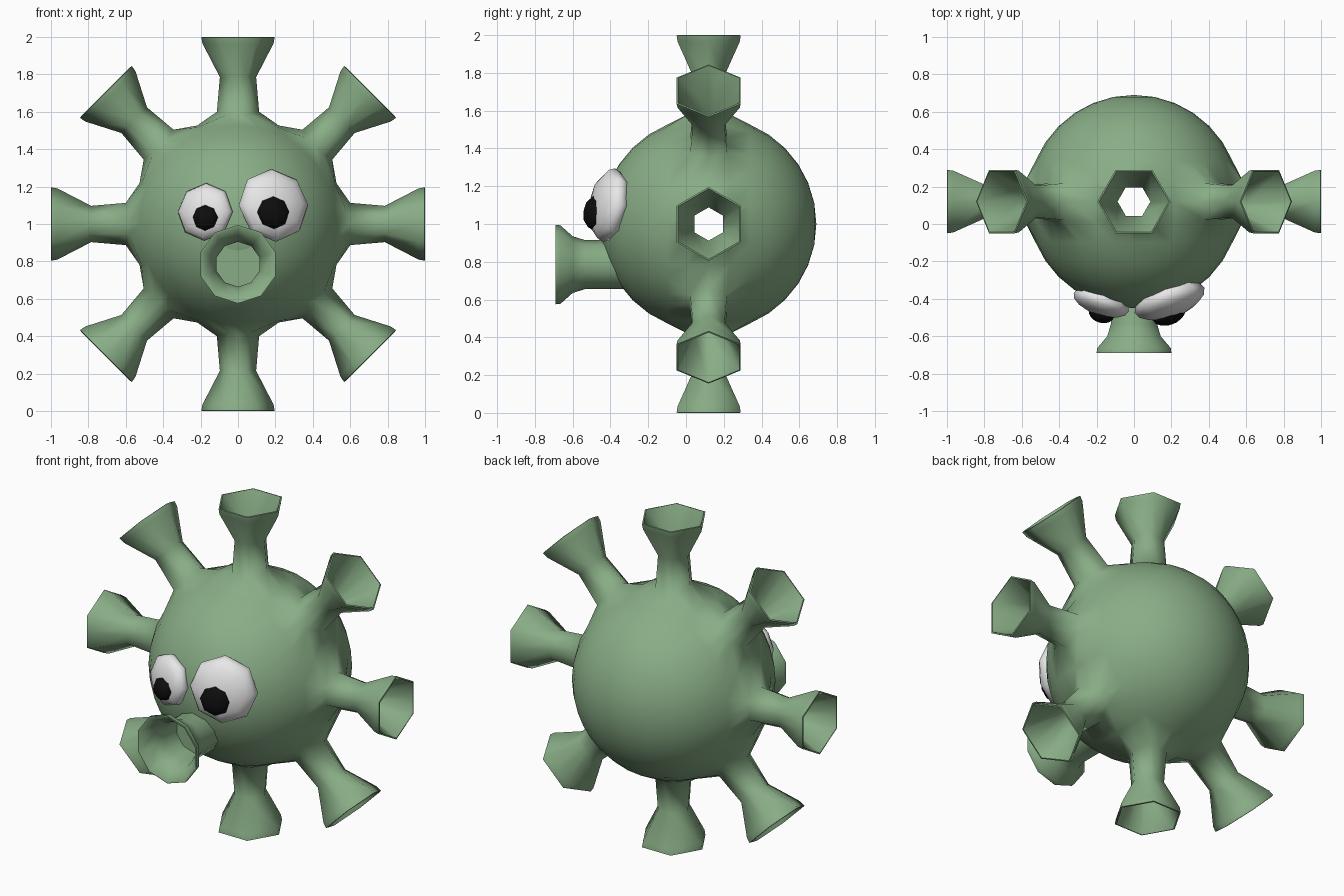
import bpy, bmesh
from math import sin, cos, pi, atan2, radians
from mathutils import Vector, Matrix

cube = bpy.data.objects.get("Cube")
if cube:
    bpy.data.objects.remove(cube, do_unlink=True)

CENTRE = Vector((0, 0.12, 1))
RADIUS = 0.57


def material(name, rgb):
    m = bpy.data.materials.new(name)
    m.use_nodes = True
    m.diffuse_color = (*rgb, 1)
    bsdf = next(n for n in m.node_tree.nodes if n.type == "BSDF_PRINCIPLED")
    bsdf.inputs["Base Color"].default_value = (*rgb, 1)
    return m


green = material("soft green", (0.25, 0.42, 0.24))
white = material("eye white", (0.8, 0.8, 0.8))
black = material("pupil black", (0.004, 0.004, 0.004))


def finish(bm, name, mat, angle=70):
    bmesh.ops.recalc_face_normals(bm, faces=bm.faces)
    me = bpy.data.meshes.new(name)
    bm.to_mesh(me)
    bm.free()
    me.materials.append(mat)
    ob = bpy.data.objects.new(name, me)
    bpy.context.collection.objects.link(ob)
    bpy.ops.object.select_all(action="DESELECT")
    ob.select_set(True)
    bpy.context.view_layer.objects.active = ob
    bpy.ops.object.shade_smooth_by_angle(angle=radians(angle))
    return ob


def skin(bm, rings):
    for a, b in zip(rings, rings[1:]):
        for i in range(len(a)):
            j = (i + 1) % len(a)
            bm.faces.new((a[i], a[j], b[j], b[i]))


# Body: hollow ball with its poles on y and eight flared hexagonal tubes
# growing out of openings around its middle
bm = bmesh.new()
bmesh.ops.create_uvsphere(bm, u_segments=32, v_segments=16, radius=RADIUS,
                          matrix=Matrix.Rotation(pi / 2, 4, "X"))
HEX = [(1, 0), (.5, .866), (0, .866), (-.5, .866),
       (-1, 0), (-.5, -.866), (0, -.866), (.5, -.866)]
# (distance from body centre, hexagon radius), outside wall then inside wall
TUBE = [(0.785, 0.097), (0.965, 0.19), (0.998, 0.196), (1.0, 0.187),
        (0.79, 0.088), (0.6, 0.088)]
for k in range(8):
    a = k * pi / 4
    axis = Vector((cos(a), 0, sin(a)))
    side = Vector((-sin(a), 0, cos(a)))
    up = Vector((0, 1, 0))
    hub = min(bm.verts, key=lambda v: (v.co - axis * RADIUS).length)
    rim = list({v for f in hub.link_faces for v in f.verts if v is not hub})
    rim.sort(key=lambda v: (atan2(v.co.y, v.co.dot(side)) + 0.1) % (2 * pi))
    bmesh.ops.delete(bm, geom=[hub], context="VERTS")
    for v, (s, t) in zip(rim, HEX):
        v.co = axis * (0.6 - 0.015 * abs(t)) + (side * s + up * t) * 0.113
    rings = [rim]
    for d, r in TUBE:
        rings.append([bm.verts.new(axis * d + (side * s + up * t) * r) for s, t in HEX])
    skin(bm, rings)
bmesh.ops.translate(bm, verts=bm.verts, vec=CENTRE)
finish(bm, "body_with_tubes", green)

# Mouth: ten-sided trumpet, (y, radius) from body out to lip and back inside
bm = bmesh.new()
MOUTH = [(-0.25, 0.13), (-0.535, 0.13), (-0.6, 0.15), (-0.665, 0.208),
         (-0.69, 0.21), (-0.69, 0.2), (-0.61, 0.14), (-0.55, 0.12), (-0.43, 0.12)]
rings = []
for y, r in MOUTH:
    rings.append([bm.verts.new((r * sin(i * pi / 5), y, 0.785 + r * cos(i * pi / 5)))
                  for i in range(10)])
skin(bm, rings)
bm.faces.new(rings[-1])
finish(bm, "mouth", green)


# Eyes and pupils: flattened eight-sided balls facing away from the body centre
def disc(name, x, z, lift, radius, depth, mat, facing):
    y = -(RADIUS ** 2 - x ** 2 - (z - 1) ** 2) ** 0.5
    pos = CENTRE + Vector((x, y, z - 1)) + facing * lift
    bm = bmesh.new()
    bmesh.ops.create_uvsphere(bm, u_segments=8, v_segments=8, radius=1)
    turn = facing.to_track_quat("Z", "Y").to_matrix().to_4x4()
    size = Matrix.Diagonal((radius, radius, depth, 1))
    bmesh.ops.transform(bm, verts=bm.verts, matrix=Matrix.Translation(pos) @ turn @ size)
    finish(bm, name, mat)


for label, x, z, r, px, pz, pr in (("left", 0.19, 1.1, 0.198, 0.165, 1.05, 0.09),
                                   ("right", -0.175, 1.065, 0.155, -0.157, 1.028, 0.07)):
    facing = Vector((x, -0.53, z - 1)).normalized()
    disc(label + "_eye", x, z, 0, r, 0.45 * r, white, facing)
    disc(label + "_pupil", px, pz, 0.35 * r, pr, 0.05, black, facing)
